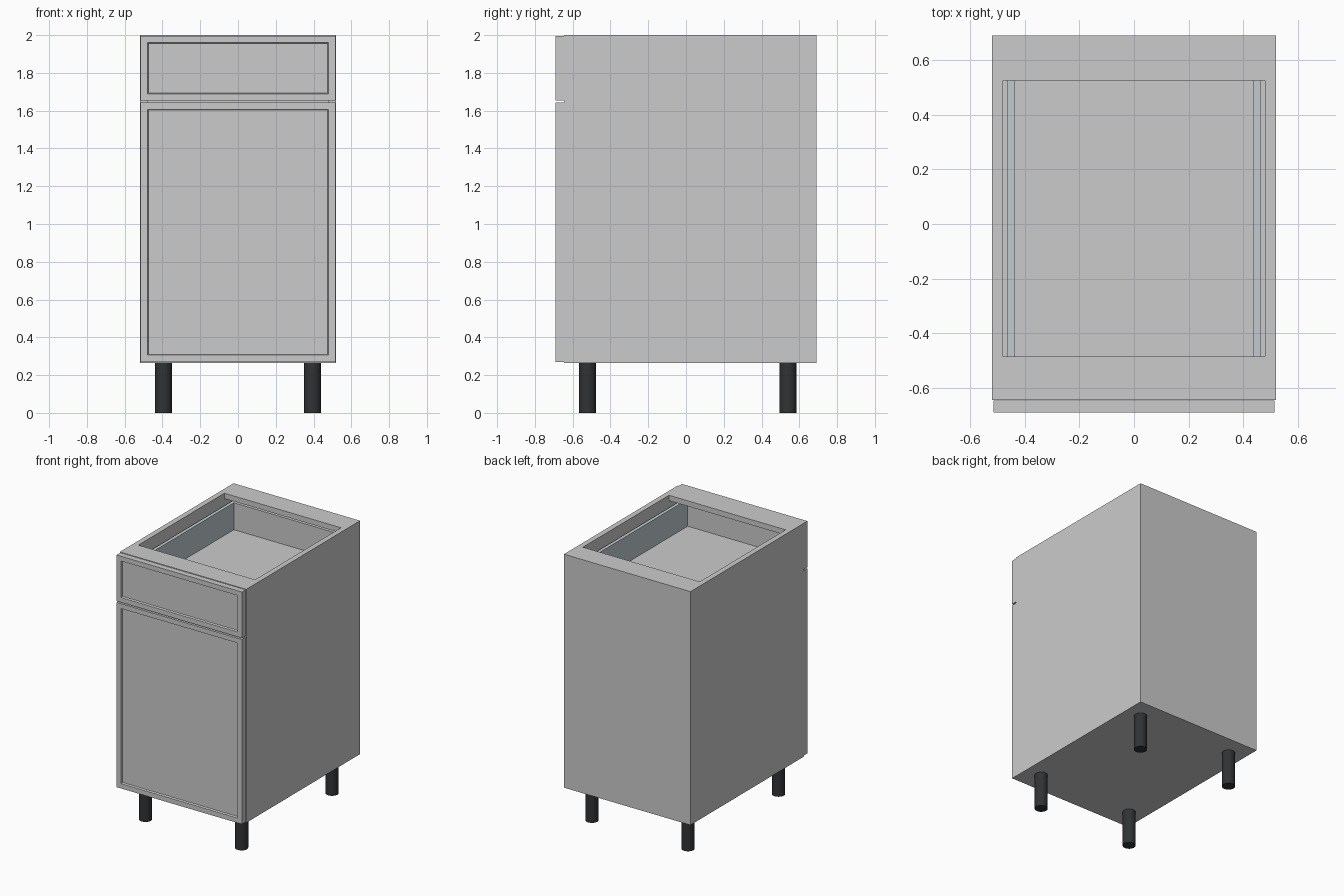
import bpy, bmesh
from mathutils import Vector

if "Cube" in bpy.data.objects:
    bpy.data.objects.remove(bpy.data.objects["Cube"])


def material(name, rgb):
    m = bpy.data.materials.new(name)
    m.diffuse_color = (*rgb, 1)
    m.use_nodes = True
    m.node_tree.nodes["Principled BSDF"].inputs["Base Color"].default_value = m.diffuse_color
    return m


def finish(name, bm, mat=None):
    me = bpy.data.meshes.new(name)
    bm.to_mesh(me)
    bm.free()
    ob = bpy.data.objects.new(name, me)
    bpy.context.collection.objects.link(ob)
    if mat:
        me.materials.append(mat)
    return ob


def box_mesh(lo, hi):
    lo, hi = Vector(lo), Vector(hi)
    bm = bmesh.new()
    bmesh.ops.create_cube(bm, size=1)
    for v in bm.verts:
        v.co = (lo + hi) / 2 + v.co * (hi - lo)
    bm.normal_update()
    return bm


def box(name, lo, hi, mat=None):
    return finish(name, box_mesh(lo, hi), mat)


def framed_front(name, z0, z1):
    # Slab with a flat frame and a slightly recessed centre panel
    bm = box_mesh((-0.515, -0.69, z0), (0.515, -0.647, z1))
    face = min(bm.faces, key=lambda f: f.calc_center_median().y)
    bmesh.ops.inset_region(bm, faces=[face], thickness=0.051)
    bm.normal_update()
    bmesh.ops.inset_region(bm, faces=[face], thickness=0.006, depth=-0.014)
    return finish(name, bm)


black = material("black_plastic", (0.03, 0.032, 0.035))
metal = material("drawer_metal", (0.54, 0.6, 0.63))

X, XI, YF, YB, Z0, Z1 = 0.52, 0.48, -0.645, 0.69, 0.265, 2.0

# Carcass
for side, s in (("left", -1), ("right", 1)):
    xs = sorted((s * XI, s * X))
    box(f"{side}_side_panel", (xs[0], YF, Z0), (xs[1], YB, Z1))
box("bottom_panel", (-XI, YF, Z0), (XI, YB, Z0 + 0.04))
box("back_panel", (-XI, YB - 0.035, Z0 + 0.04), (XI, YB, Z1 - 0.04))
box("back_stretcher", (-XI, 0.525, Z1 - 0.04), (XI, YB, Z1))
box("front_stretcher", (-XI, YF, Z1 - 0.04), (XI, -0.485, Z1))

# Drawer and door fronts
framed_front("drawer_front", 1.653, 1.996)
framed_front("door", 0.27, 1.643)

# Drawer box with metal sides
box("drawer_bottom", (-0.463, YF, 1.69), (0.463, 0.6, 1.72))
box("drawer_back", (-0.438, 0.577, 1.72), (0.438, 0.6, 1.92))
for side, s in (("left", -1), ("right", 1)):
    xs = sorted((s * 0.438, s * 0.463))
    box(f"{side}_drawer_side", (xs[0], YF, 1.72), (xs[1], 0.6, 1.92), metal)
    xs = sorted((s * 0.463, s * XI))
    box(f"{side}_drawer_runner", (xs[0], YF, 1.69), (xs[1], 0.6, 1.73))

# Legs
for side, x in (("left", -0.395), ("right", 0.395)):
    for end, y in (("front", -0.522), ("back", 0.54)):
        bpy.ops.mesh.primitive_cylinder_add(vertices=32, radius=0.045, depth=Z0,
                                            location=(x, y, Z0 / 2))
        leg = bpy.context.object
        leg.name = f"{end}_{side}_leg"
        leg.data.materials.append(black)
        bpy.ops.object.shade_smooth_by_angle()
